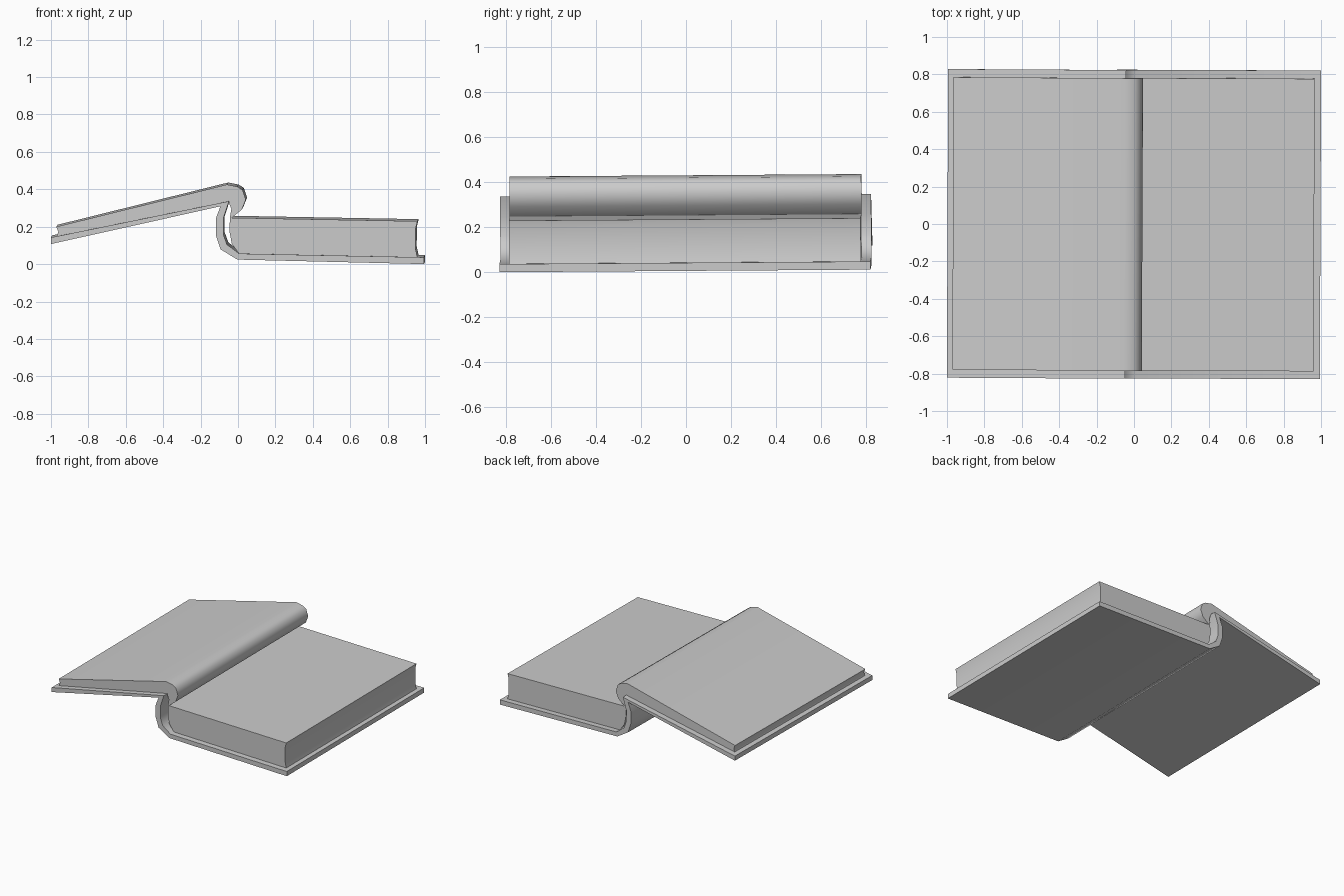
import bpy
import bmesh
import math

default = bpy.data.objects.get("Cube")
if default:
    bpy.data.objects.remove(default, do_unlink=True)

# One plain grey for the whole book
grey = bpy.data.materials.new("plain grey")
grey.use_nodes = True
grey.diffuse_color = (0.6, 0.6, 0.6, 1)
grey.node_tree.nodes["Principled BSDF"].inputs["Base Color"].default_value = (0.6, 0.6, 0.6, 1)


def extrude_profile(name, profile, half_depth):
    """Extrude a closed x-z outline along y, with a slight resting tilt."""
    mesh = bpy.data.meshes.new(name)
    bm = bmesh.new()
    front = bm.faces.new([bm.verts.new((x, -half_depth, z)) for x, z in profile])
    result = bmesh.ops.extrude_face_region(bm, geom=[front], use_keep_orig=True)
    back = [v for v in result["geom"] if isinstance(v, bmesh.types.BMVert)]
    bmesh.ops.translate(bm, verts=back, vec=(0, 2 * half_depth, 0))
    bmesh.ops.recalc_face_normals(bm, faces=bm.faces)
    bm.to_mesh(mesh)
    bm.free()
    mesh.materials.append(grey)
    obj = bpy.data.objects.new(name, mesh)
    bpy.context.collection.objects.link(obj)
    obj.rotation_euler = (math.radians(0.4), 0, math.radians(-0.25))
    bpy.ops.object.select_all(action="DESELECT")
    obj.select_set(True)
    bpy.context.view_layer.objects.active = obj
    bpy.ops.object.shade_smooth_by_angle(angle=math.radians(56))
    return obj


# Cover: raised left board, bent spine and flat right board
outer = [(-0.997, 0.113), (-0.09, 0.315), (-0.115, 0.25), (-0.115, 0.16),
         (-0.09, 0.085), (0.0, 0.03), (0.997, 0.006)]
inner = [(0.997, 0.042), (0.01, 0.062), (-0.055, 0.11), (-0.075, 0.165),
         (-0.075, 0.25), (-0.045, 0.342), (-0.997, 0.148)]
extrude_profile("cover", outer + inner, 0.825)

# Pages: thin left stack curling over the fold into the thick right stack
top_edge = [(-0.968, 0.205), (-0.055, 0.431), (0.0, 0.42), (0.028, 0.402),
            (0.045, 0.35), (0.024, 0.297), (-0.03, 0.253), (0.963, 0.235)]
fore_edge = [(0.953, 0.195), (0.952, 0.09), (0.963, 0.04)]
under_edge = [(0.01, 0.059), (-0.03, 0.115), (-0.042, 0.18), (-0.04, 0.255),
              (-0.032, 0.3), (-0.047, 0.339), (-0.966, 0.152), (-0.957, 0.178)]
extrude_profile("pages", top_edge + fore_edge + under_edge, 0.782)
